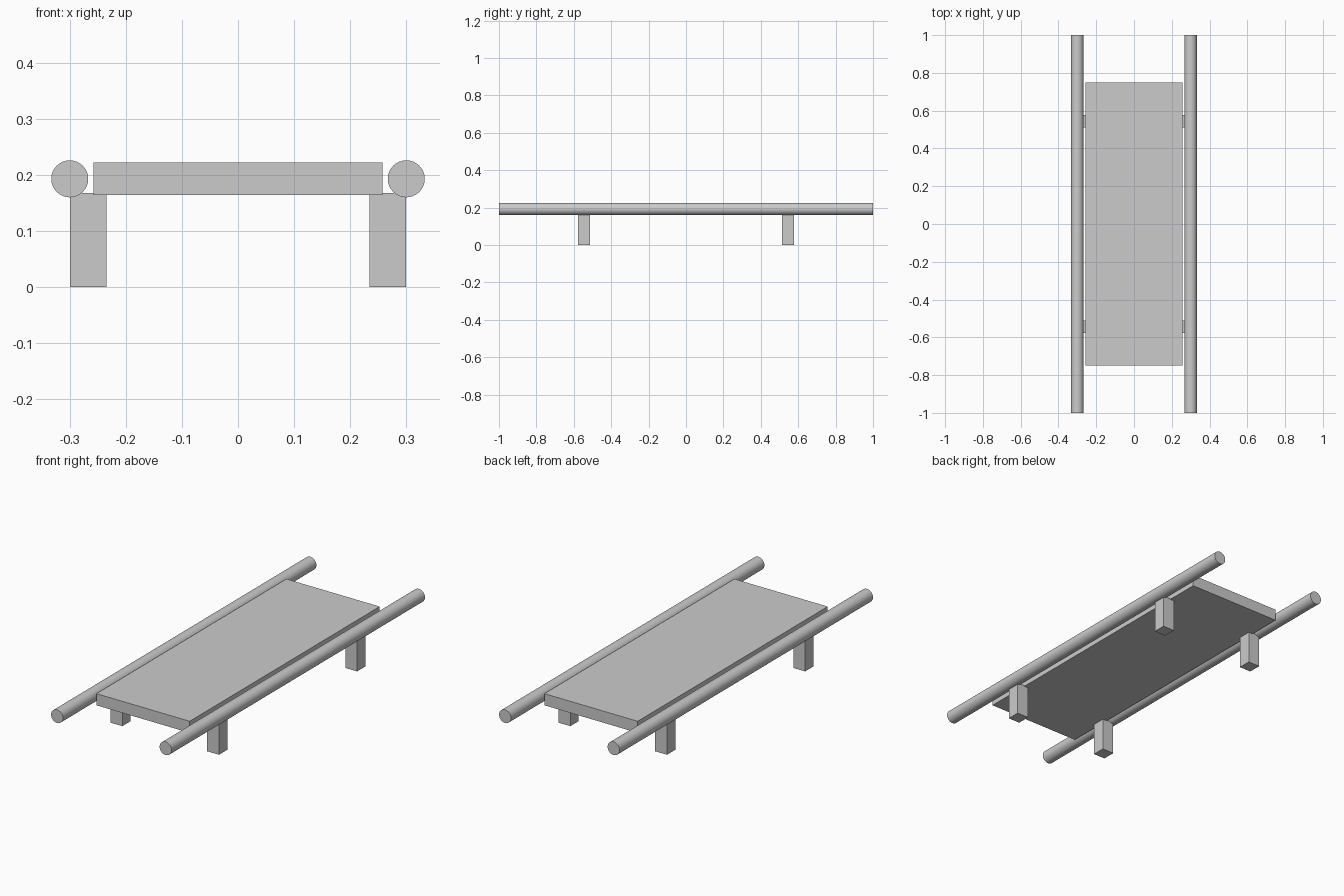
import bpy
import math

cube = bpy.data.objects.get("Cube")
if cube:
    bpy.data.objects.remove(cube, do_unlink=True)

# Single light grey finish
GREY = (0.6, 0.6, 0.6, 1.0)
grey = bpy.data.materials.new("light_grey")
grey.use_nodes = True
grey.diffuse_color = GREY
grey.node_tree.nodes["Principled BSDF"].inputs["Base Color"].default_value = GREY


def finish(name):
    obj = bpy.context.object
    obj.name = obj.data.name = name
    obj.data.materials.append(grey)
    return obj


def box(name, center, size):
    bpy.ops.mesh.primitive_cube_add(size=1, location=center)
    obj = finish(name)
    obj.scale = size
    bpy.ops.object.transform_apply(location=False, rotation=False, scale=True)
    return obj


def pole(name, x, z, radius, length):
    bpy.ops.mesh.primitive_cylinder_add(
        vertices=32, radius=radius, depth=length,
        location=(x, 0, z), rotation=(math.pi / 2, 0, 0))
    obj = finish(name)
    bpy.ops.object.shade_smooth_by_angle(angle=math.radians(30))
    return obj


# Flat bed between the poles
box("bed", (0, 0, 0.193), (0.516, 1.5, 0.058))

# Carrying poles and square legs on each side
for side, sx in (("left", 1), ("right", -1)):
    pole(side + "_pole", sx * 0.3, 0.193, 0.033, 2.0)
    for end, sy in (("front", -1), ("back", 1)):
        box(f"{end}_{side}_leg", (sx * 0.267, sy * 0.545, 0.084),
            (0.065, 0.066, 0.168))
